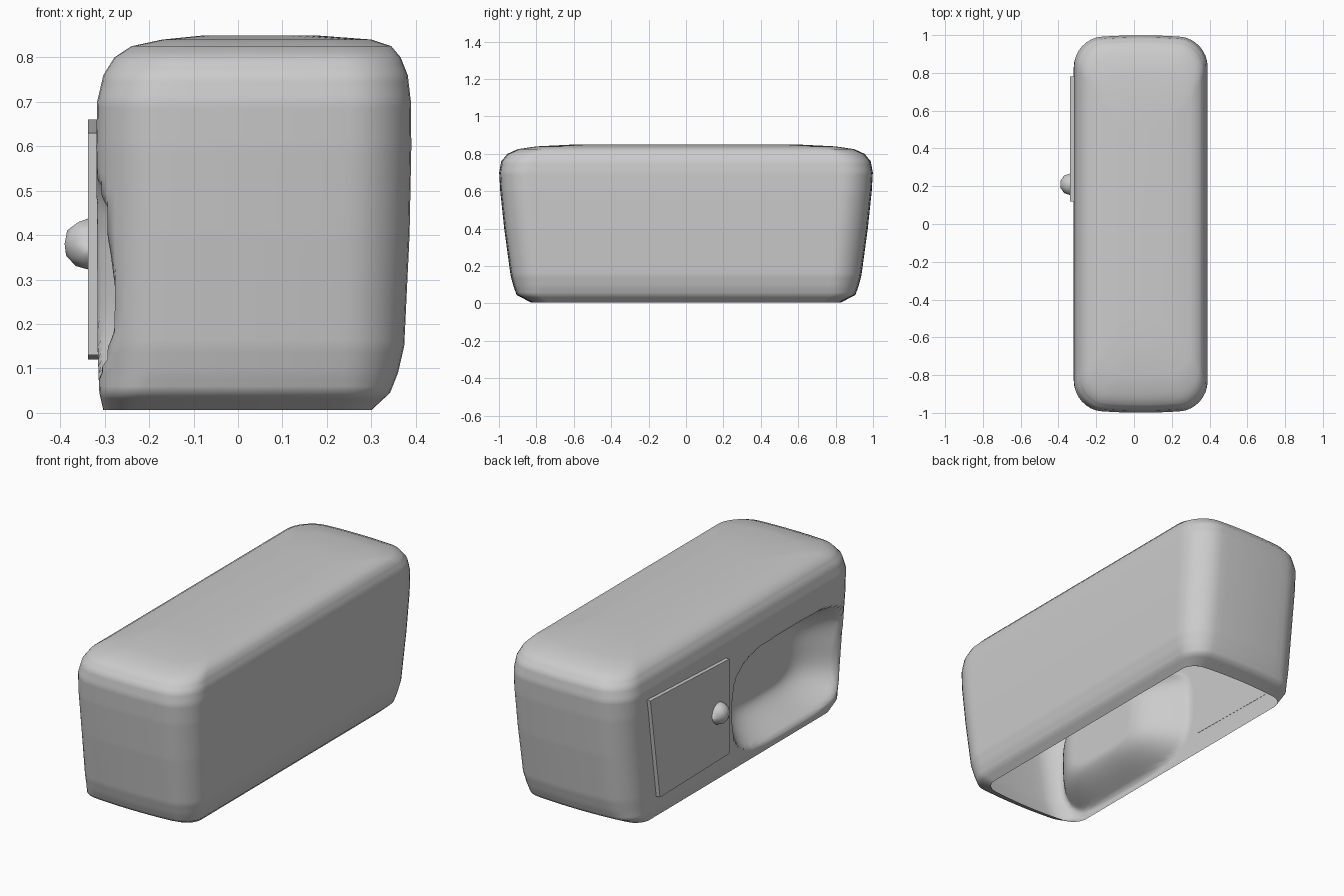
import bpy, bmesh, math

if "Cube" in bpy.data.objects:
    bpy.data.objects.remove(bpy.data.objects["Cube"])


def make_object(name, bm, smooth=True, recalc=True):
    if recalc:
        bmesh.ops.recalc_face_normals(bm, faces=bm.faces[:])
    mesh = bpy.data.meshes.new(name)
    bm.to_mesh(mesh)
    bm.free()
    for p in mesh.polygons:
        p.use_smooth = smooth
    ob = bpy.data.objects.new(name, mesh)
    bpy.context.collection.objects.link(ob)
    return ob


def rounded_rect(x0, x1, hy, r, arc=8, n_long=90, n_short=10):
    """Evenly divided rounded rectangle with softly crowned ends."""
    crown = 0.022
    hy -= crown
    corners = [(x1 - r, -hy + r, -90), (x1 - r, hy - r, 0),
               (x0 + r, hy - r, 90), (x0 + r, -hy + r, 180)]
    pts = []
    for k, (cx, cy, a0) in enumerate(corners):
        for i in range(arc + 1):
            a = math.radians(a0 + 90 * i / arc)
            pts.append((cx + r * math.cos(a), cy + r * math.sin(a)))
        nx, ny, na = corners[(k + 1) % 4]
        ex = nx + r * math.cos(math.radians(na))
        ey = ny + r * math.sin(math.radians(na))
        sx, sy = pts[-1]
        n = n_long if k % 2 == 0 else n_short
        for i in range(1, n):
            t = i / n
            pts.append((sx + (ex - sx) * t, sy + (ey - sy) * t))
    mid, half = (x0 + x1) / 2, (x1 - x0) / 2
    out = []
    for x, y in pts:
        bulge = crown * (1 - ((x - mid) / half) ** 2) * max(0, abs(y) / hy) ** 8
        out.append((x, y + math.copysign(bulge, y)))
    return out


def pocket(x, y, z):
    """Push the left wall inward to form the rounded alcove."""
    if x > 0:
        return x
    q = (abs((y + 0.425) / 0.495) ** 3.5 + abs((z - 0.315) / 0.275) ** 3.5) ** (1 / 3.5)
    t = max(0.0, min(1.0, (1.0 - q) / 0.55))
    if t == 0:
        return x
    return max(x, -0.325 + 0.19 * math.sin(t * math.pi / 2))


# Body: lofted shell, open underneath; (z, left, right, half length, corner radius)
profile = [
    (0.006, -0.303, 0.300, 0.83, 0.07), (0.045, -0.312, 0.342, 0.905, 0.10),
    (0.09, -0.314, 0.360, 0.922, 0.12),
    (0.15, -0.316, 0.374, 0.938, 0.13), (0.40, -0.317, 0.386, 0.972, 0.14),
    (0.60, -0.319, 0.39, 0.993, 0.14), (0.70, -0.317, 0.389, 0.999, 0.14),
    (0.76, -0.303, 0.382, 0.988, 0.14), (0.80, -0.278, 0.366, 0.955, 0.13),
    (0.825, -0.24, 0.345, 0.90, 0.12), (0.84, -0.17, 0.30, 0.80, 0.11),
    (0.849, -0.08, 0.18, 0.62, 0.09),
]
levels = []
for a, b in zip(profile, profile[1:]):
    n = max(1, round((b[0] - a[0]) / 0.015))
    levels += [tuple(p + (q - p) * i / n for p, q in zip(a, b)) for i in range(n)]
levels.append(profile[-1])

bm = bmesh.new()
rings = [[bm.verts.new((pocket(x, y, z), y, z)) for x, y in rounded_rect(x0, x1, hy, r)]
         for z, x0, x1, hy, r in levels]
for lo, hi in zip(rings, rings[1:]):
    m = len(lo)
    for i in range(m):
        j = (i + 1) % m
        bm.faces.new((lo[i], lo[j], hi[j], hi[i]))
bm.faces.new(rings[-1])
make_object("body_shell", bm)

# Door: thin panel whose rear edge follows the sloping end
bm = bmesh.new()
outline = [(0.12, 0.13), (0.70, 0.12), (0.78, 0.66), (0.12, 0.63)]
outer, inner = [[bm.verts.new((x, y, z)) for y, z in outline] for x in (-0.338, -0.314)]
bm.faces.new(outer)
bm.faces.new(inner[::-1])
for i in range(4):
    j = (i + 1) % 4
    bm.faces.new((outer[i], outer[j], inner[j], inner[i]))
make_object("door", bm, smooth=False)

# Door knob: outward half of a ball
bm = bmesh.new()
bmesh.ops.create_icosphere(bm, subdivisions=2, radius=0.058)
bmesh.ops.bisect_plane(bm, geom=bm.verts[:] + bm.edges[:] + bm.faces[:],
                       plane_co=(0, 0, 0), plane_no=(1, 0, 0), clear_outer=True)
knob = make_object("door_knob", bm, recalc=False)
knob.location = (-0.335, 0.21, 0.38)
